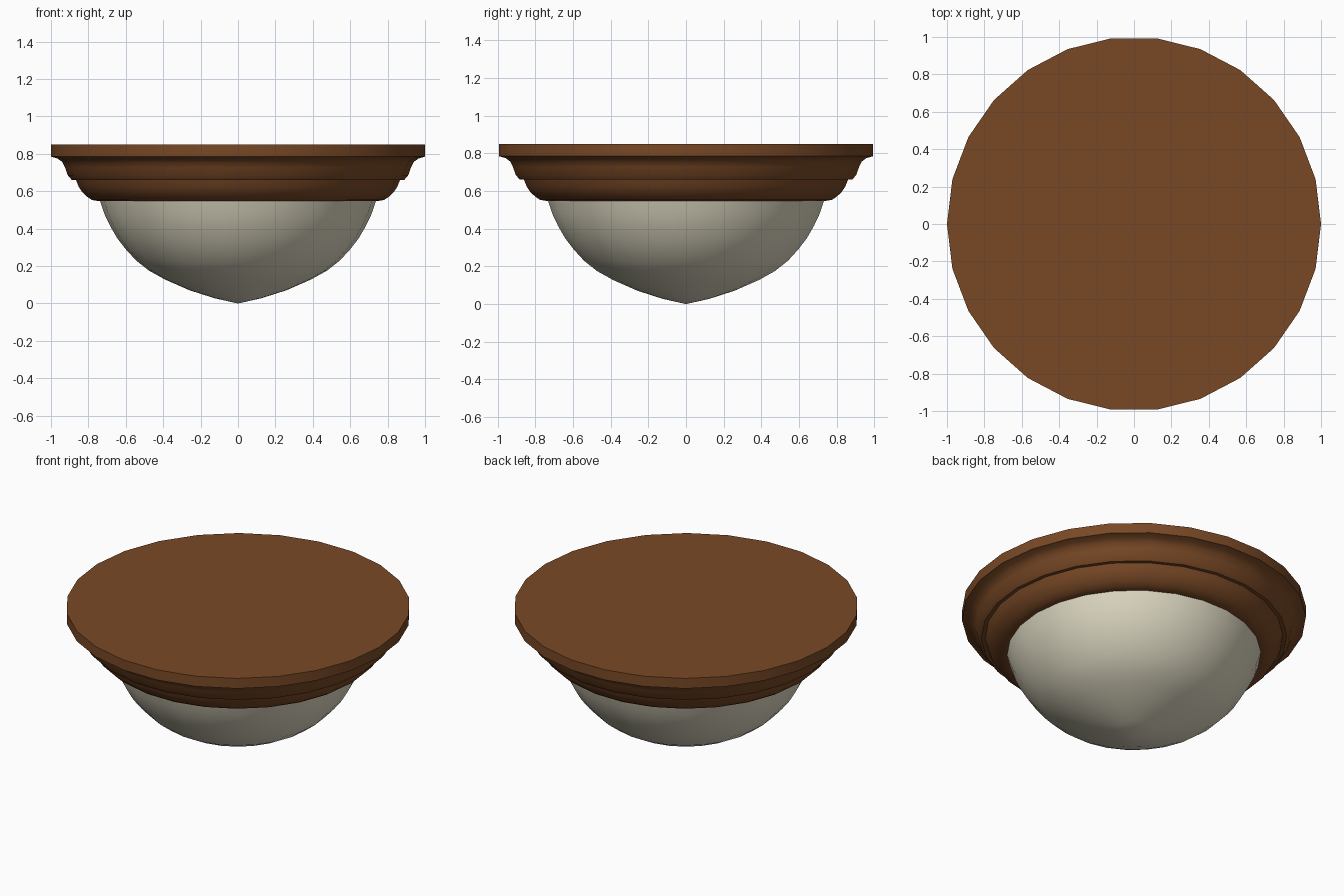
import bpy, bmesh, math

if "Cube" in bpy.data.objects:
    bpy.data.objects.remove(bpy.data.objects["Cube"])

SIDES = 26

def material(name, rgb):
    m = bpy.data.materials.new(name)
    m.diffuse_color = (*rgb, 1)
    m.use_nodes = True
    m.node_tree.nodes["Principled BSDF"].inputs["Base Color"].default_value = m.diffuse_color
    return m

def lathe(name, profile, mat, angle):
    """Revolve an (r, z) profile around z; r = 0 makes a pole."""
    bm = bmesh.new()
    rings = []
    for r, z in profile:
        if r == 0:
            rings.append([bm.verts.new((0, 0, z))] * SIDES)
        else:
            rings.append([bm.verts.new((r * math.cos(2 * math.pi * i / SIDES),
                                        r * math.sin(2 * math.pi * i / SIDES), z))
                          for i in range(SIDES)])
    for a, b in zip(rings, rings[1:]):
        for i in range(SIDES):
            j = (i + 1) % SIDES
            bm.faces.new(list(dict.fromkeys((a[i], a[j], b[j], b[i]))))
    bmesh.ops.recalc_face_normals(bm, faces=bm.faces)
    # an open bowl must face outwards
    bm.faces.ensure_lookup_table()
    f = bm.faces[0]
    if f.normal.dot(f.calc_center_median()) < 0 and f.normal.z <= 0.01 and profile[0][0] == 0:
        bmesh.ops.reverse_faces(bm, faces=bm.faces)
    me = bpy.data.meshes.new(name)
    bm.to_mesh(me)
    bm.free()
    me.materials.append(mat)
    ob = bpy.data.objects.new(name, me)
    bpy.context.collection.objects.link(ob)
    bpy.ops.object.select_all(action='DESELECT')
    ob.select_set(True)
    bpy.context.view_layer.objects.active = ob
    bpy.ops.object.shade_smooth_by_angle(angle=math.radians(angle))
    return ob

wood = material("brown wood", (0.19, 0.066, 0.019))
glass = material("frosted cream glass", (0.73, 0.69, 0.54))

# Stepped ceiling base with two coved mouldings and a flat top
lathe("ceiling_base", [
    (0, 0.85), (1.0, 0.85), (1.0, 0.785), (0.965, 0.775), (0.94, 0.757),
    (0.925, 0.727), (0.91, 0.685), (0.888, 0.66), (0.866, 0.66),
    (0.852, 0.625), (0.834, 0.597), (0.808, 0.572), (0.78, 0.553),
    (0.75, 0.548), (0.73, 0.548)], wood, 40)

# Glass bowl coming to a shallow point
lathe("glass_bowl", [
    (0.739, 0.552), (0.715, 0.48), (0.684, 0.415), (0.645, 0.348),
    (0.60, 0.29), (0.545, 0.23), (0.475, 0.175), (0.39, 0.128),
    (0.26, 0.071), (0.125, 0.028), (0, 0)], glass, 60)
